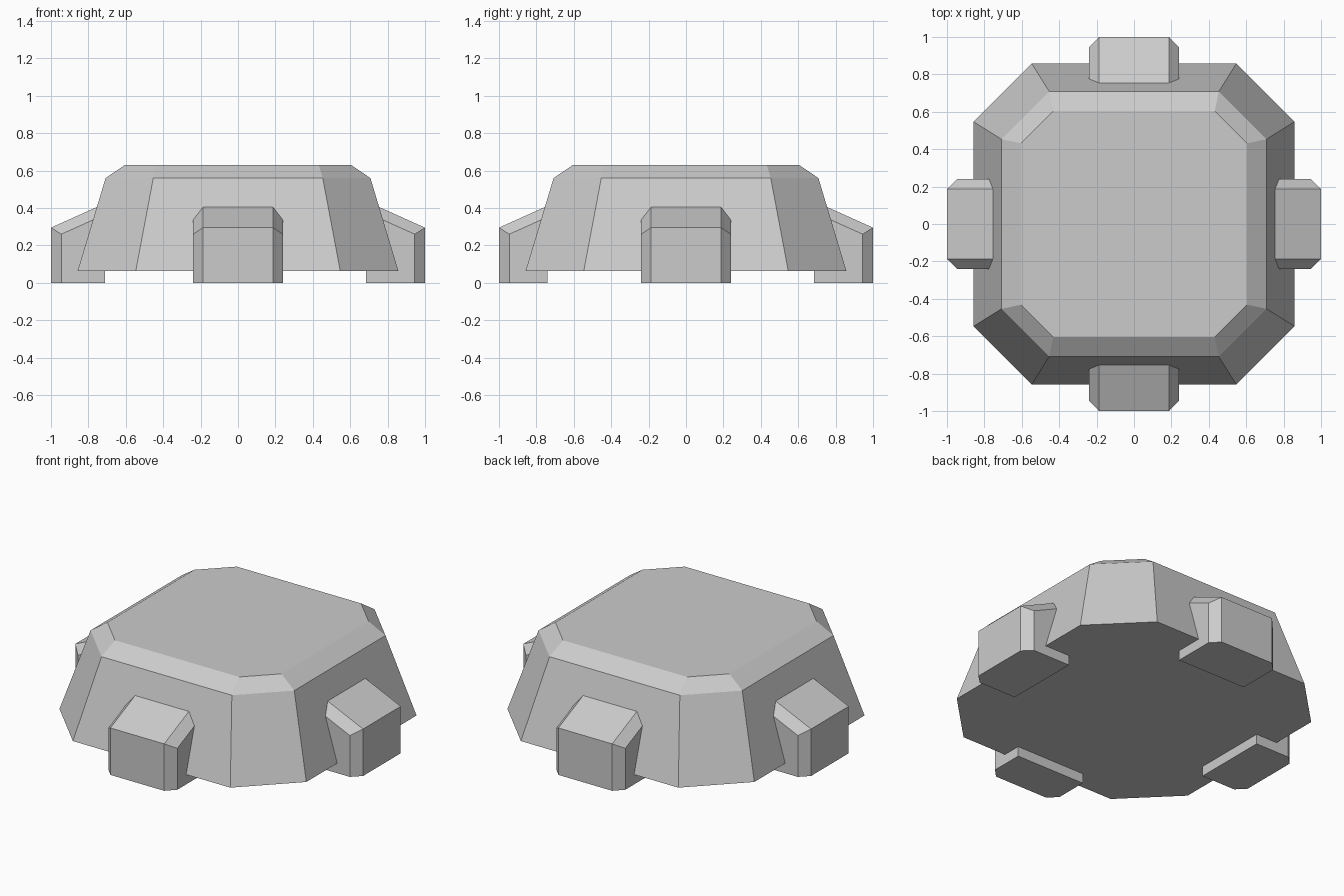
import bpy
import bmesh
from math import pi
from mathutils import Matrix

if "Cube" in bpy.data.objects:
    bpy.data.objects.remove(bpy.data.objects["Cube"], do_unlink=True)

# Single matte grey
grey = bpy.data.materials.new("plain_grey")
grey.use_nodes = True
colour = (0.6, 0.6, 0.6, 1)
grey.diffuse_color = colour
grey.node_tree.nodes["Principled BSDF"].inputs["Base Color"].default_value = colour


def loft(name, rings, turn=0.0):
    """Skin a stack of equal-length point rings and cap both ends."""
    bm = bmesh.new()
    loops = [[bm.verts.new(p) for p in ring] for ring in rings]
    n = len(loops[0])
    for a, b in zip(loops, loops[1:]):
        for i in range(n):
            j = (i + 1) % n
            bm.faces.new((a[i], a[j], b[j], b[i]))
    bm.faces.new(loops[0][::-1])
    bm.faces.new(loops[-1])
    bmesh.ops.recalc_face_normals(bm, faces=bm.faces)
    bm.transform(Matrix.Rotation(turn, 4, "Z"))
    mesh = bpy.data.meshes.new(name)
    bm.to_mesh(mesh)
    bm.free()
    mesh.materials.append(grey)
    obj = bpy.data.objects.new(name, mesh)
    bpy.context.collection.objects.link(obj)
    return obj


def octagon(half, flat, z):
    """Square of the given half width with its corners cut off."""
    return [(half, -flat, z), (half, flat, z), (flat, half, z), (-flat, half, z),
            (-half, flat, z), (-half, -flat, z), (-flat, -half, z), (flat, -half, z)]


# Tapered eight-sided body with a bevelled top
loft("body", [octagon(0.858, 0.547, 0.062),
              octagon(0.708, 0.453, 0.56),
              octagon(0.605, 0.432, 0.63)])


def foot(name, inner, turn):
    """Sloped-top block pointing along +x, with chamfered outer edges."""
    def section(y, outer, top):
        rise = 0.449 * (outer - inner)
        return [(inner, y, 0), (outer, y, 0), (outer, y, top), (inner, y, top + rise)]

    side = (0.945, 0.26)
    middle = (1.0, 0.295)
    loft(name, [section(-0.24, *side), section(-0.187, *middle),
                section(0.187, *middle), section(0.24, *side)], turn)


# Four feet, one in the middle of each side
foot("left_foot", 0.685, 0)
foot("back_foot", 0.685, pi / 2)
foot("right_foot", 0.71, pi)
foot("front_foot", 0.74, -pi / 2)
